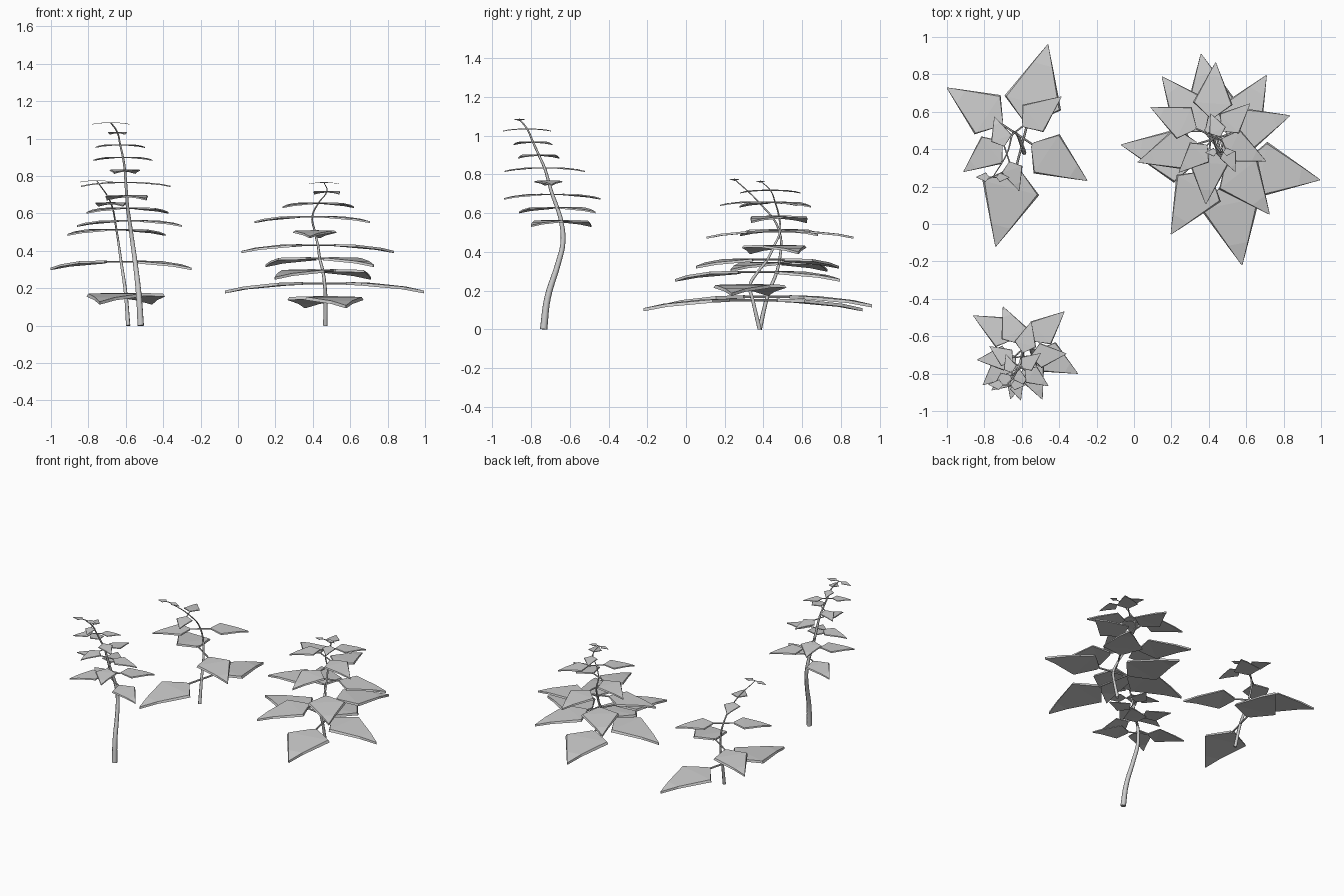
import bpy, bmesh
from math import radians, cos, sin
from mathutils import Vector

if "Cube" in bpy.data.objects:
    bpy.data.objects.remove(bpy.data.objects["Cube"])


def add_object(name, bm):
    bmesh.ops.recalc_face_normals(bm, faces=bm.faces)
    mesh = bpy.data.meshes.new(name)
    bm.to_mesh(mesh)
    bm.free()
    ob = bpy.data.objects.new(name, mesh)
    bpy.context.collection.objects.link(ob)
    return ob


def add_leaf(bm, centre, angle, length):
    # kite-shaped blade with a drooping tip: (along, half width, drop)
    rows = [(0.22, 0.03, 0.0), (0.42, 0.28, 0.008), (0.80, 0.10, 0.045), (1.0, 0.004, 0.085)]
    u = Vector((cos(angle), sin(angle), 0))
    v = Vector((-sin(angle), cos(angle), 0))
    loops = []
    for along, half, drop in rows:
        def point(side, low):
            w = half if low else half * 0.93
            z = -drop - (0.014 if low else -0.014)
            return bm.verts.new(centre + length * (u * along + v * w * side + Vector((0, 0, z))))
        loops.append([point(-1, 0), point(0, 0), point(1, 0),
                      point(1, 1), point(0, 1), point(-1, 1)])
    for a, b in zip(loops, loops[1:]):
        for i in range(6):
            j = (i + 1) % 6
            bm.faces.new((a[i], a[j], b[j], b[i]))
    bm.faces.new(loops[0])
    bm.faces.new(loops[-1][::-1])
    # thin stalk joining the blade to the stem
    r = 0.002 + 0.008 * length
    ends = []
    for d in (0, 0.26 * length):
        ends.append([bm.verts.new(centre + u * d + v * r * cos(radians(60 * k))
                                  + Vector((0, 0, r * sin(radians(60 * k))))) for k in range(6)])
    for i in range(6):
        j = (i + 1) % 6
        bm.faces.new((ends[0][i], ends[0][j], ends[1][j], ends[1][i]))
    bm.faces.new(ends[0])
    bm.faces.new(ends[1][::-1])


def add_stem(name, points, radius):
    # tapered tube through the leaf joints
    curve = bpy.data.curves.new(name, 'CURVE')
    curve.dimensions = '3D'
    curve.bevel_depth = radius
    curve.bevel_resolution = 1
    curve.resolution_u = 5
    curve.use_fill_caps = True
    spline = curve.splines.new('BEZIER')
    spline.bezier_points.add(len(points) - 1)
    top = points[-1][2]
    for bp, p in zip(spline.bezier_points, points):
        bp.co = p
        bp.handle_left_type = bp.handle_right_type = 'AUTO'
        bp.radius = 1 - 0.8 * p[2] / top
    ob = bpy.data.objects.new(name, curve)
    bpy.context.collection.objects.link(ob)


def add_plant(name, foot, joints, lengths, start, step, radius):
    add_stem(name + "_stem", foot + joints, radius)
    bm = bmesh.new()
    for i, (joint, length) in enumerate(zip(joints, lengths)):
        for half_turn in (0, 180):
            add_leaf(bm, Vector(joint), radians(start + step * i + half_turn), length)
    add_object(name + "_leaves", bm)


# tall front plant
add_plant("tall_plant",
          [(-.52, -.735, 0), (-.53, -.715, .16), (-.55, -.66, .34), (-.565, -.635, .45)],
          [(-.58, -.645, .56), (-.59, -.665, .628), (-.595, -.69, .696),
           (-.60, -.71, .765), (-.605, -.73, .833), (-.615, -.76, .90),
           (-.63, -.79, .967), (-.645, -.82, 1.034), (-.68, -.86, 1.085)],
          [.32, .294, .27, .24, .215, .19, .165, .13, .10], 151, 71, .019)

# sparse back plant
add_plant("sparse_plant",
          [(-.587, .38, 0)],
          [(-.60, .42, .168), (-.625, .48, .342), (-.65, .48, .513),
           (-.68, .375, .657), (-.755, .25, .775)],
          [.558, .45, .33, .21, .09], 75.5, 71, .012)

# bushy right plant
add_plant("bushy_plant",
          [(.467, .38, 0)],
          [(.468, .345, .15), (.463, .33, .226), (.453, .37, .295), (.437, .42, .36),
           (.427, .455, .43), (.41, .485, .505), (.397, .48, .582), (.43, .46, .655),
           (.475, .435, .718), (.46, .385, .765)],
          [.575, .54, .496, .467, .426, .38, .34, .265, .17, .08], 101, 69, .012)
